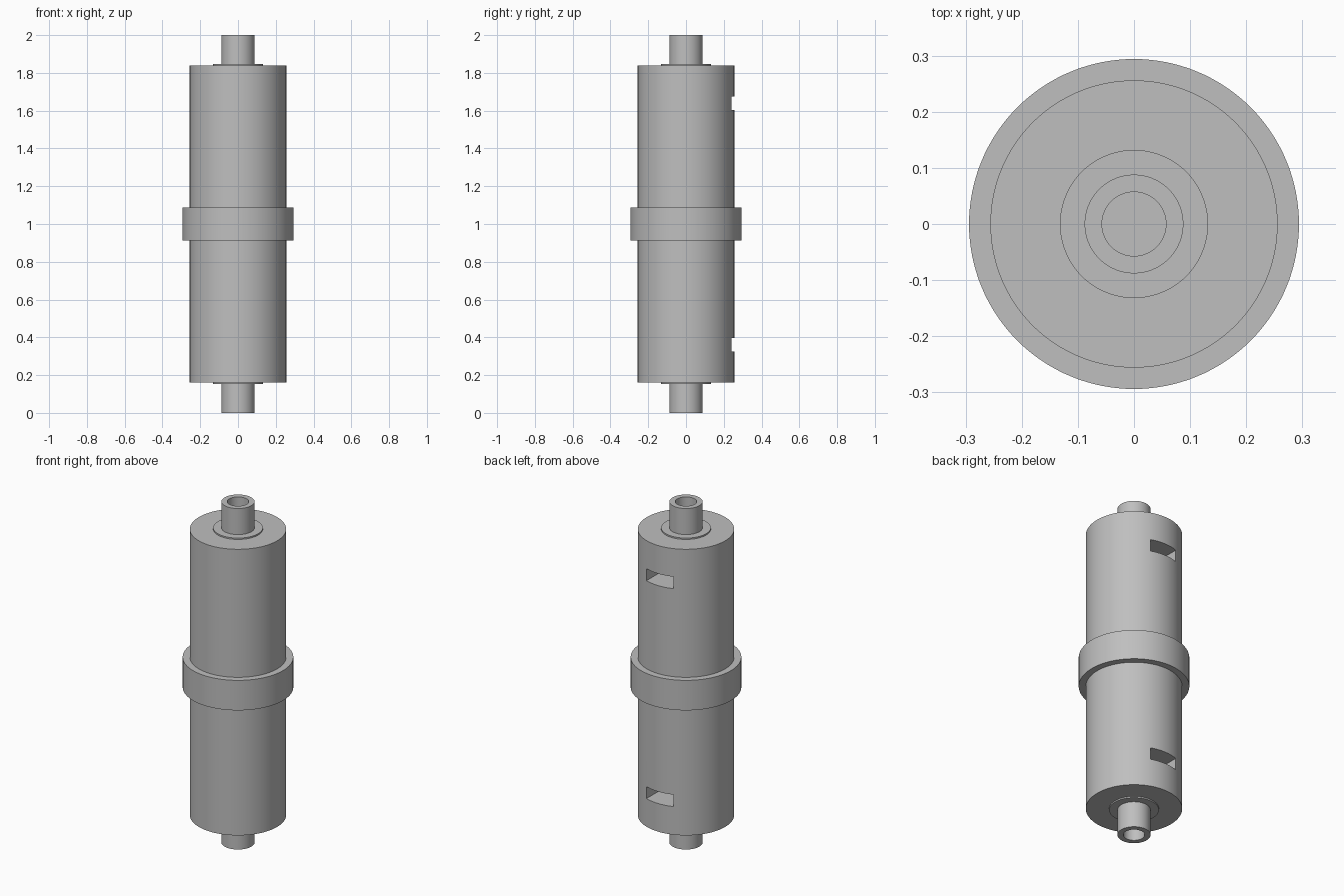
import bpy, bmesh, math
from mathutils import Matrix, Vector

cube = bpy.data.objects.get("Cube")
if cube:
    bpy.data.objects.remove(cube, do_unlink=True)

SEGMENTS = 128
MID = 1.0

grey = bpy.data.materials.new("metal_grey")
grey.use_nodes = True
colour = (0.52, 0.52, 0.52, 1)
grey.diffuse_color = colour
grey.node_tree.nodes["Principled BSDF"].inputs["Base Color"].default_value = colour


def make_object(name, bm):
    bmesh.ops.recalc_face_normals(bm, faces=bm.faces)
    mesh = bpy.data.meshes.new(name)
    bm.to_mesh(mesh)
    bm.free()
    mesh.materials.append(grey)
    obj = bpy.data.objects.new(name, mesh)
    bpy.context.collection.objects.link(obj)
    return obj


def shade(obj):
    bpy.ops.object.select_all(action="DESELECT")
    obj.select_set(True)
    bpy.context.view_layer.objects.active = obj
    bpy.ops.object.shade_smooth_by_angle(angle=math.radians(30))


def lathe(name, half_profile):
    """Revolve (radius, height above middle) points, mirrored about the middle."""
    points = half_profile + [(r, -h) for r, h in reversed(half_profile)]
    bm = bmesh.new()
    verts = [bm.verts.new((r, 0, MID + h)) for r, h in points]
    edges = [bm.edges.new(pair) for pair in zip(verts, verts[1:])]
    bmesh.ops.spin(bm, geom=verts + edges, cent=(0, 0, 0), axis=(0, 0, 1),
                   angle=math.tau, steps=SEGMENTS, use_duplicate=False)
    bmesh.ops.remove_doubles(bm, verts=bm.verts, dist=0.0001)
    return make_object(name, bm)


# Main cylinder with stepped ends, hollow stems and a central collar
housing = lathe("housing", [
    (0, 0.84), (0.057, 0.84), (0.057, 1.0), (0.088, 1.0),      # bore and stem
    (0.088, 0.847), (0.132, 0.847), (0.132, 0.839),            # end boss
    (0.256, 0.839), (0.256, 0.088), (0.294, 0.088),            # body and collar
])

# Rectangular slots in the back, one near each end
bm = bmesh.new()
for side in (-1, 1):
    place = Matrix.Translation(Vector((0, 0.2, MID + side * 0.639)))
    bmesh.ops.create_cube(bm, size=1,
                          matrix=place @ Matrix.Diagonal((0.176, 0.2, 0.07, 1)))
cutter = make_object("slot_cutter", bm)
cutter.hide_render = True
cutter.display_type = "WIRE"

cut = housing.modifiers.new("slots", "BOOLEAN")
cut.operation = "DIFFERENCE"
cut.solver = "EXACT"
cut.object = cutter
bpy.ops.object.select_all(action="DESELECT")
housing.select_set(True)
bpy.context.view_layer.objects.active = housing
bpy.ops.object.modifier_apply(modifier=cut.name)
bpy.data.objects.remove(cutter, do_unlink=True)
shade(housing)
